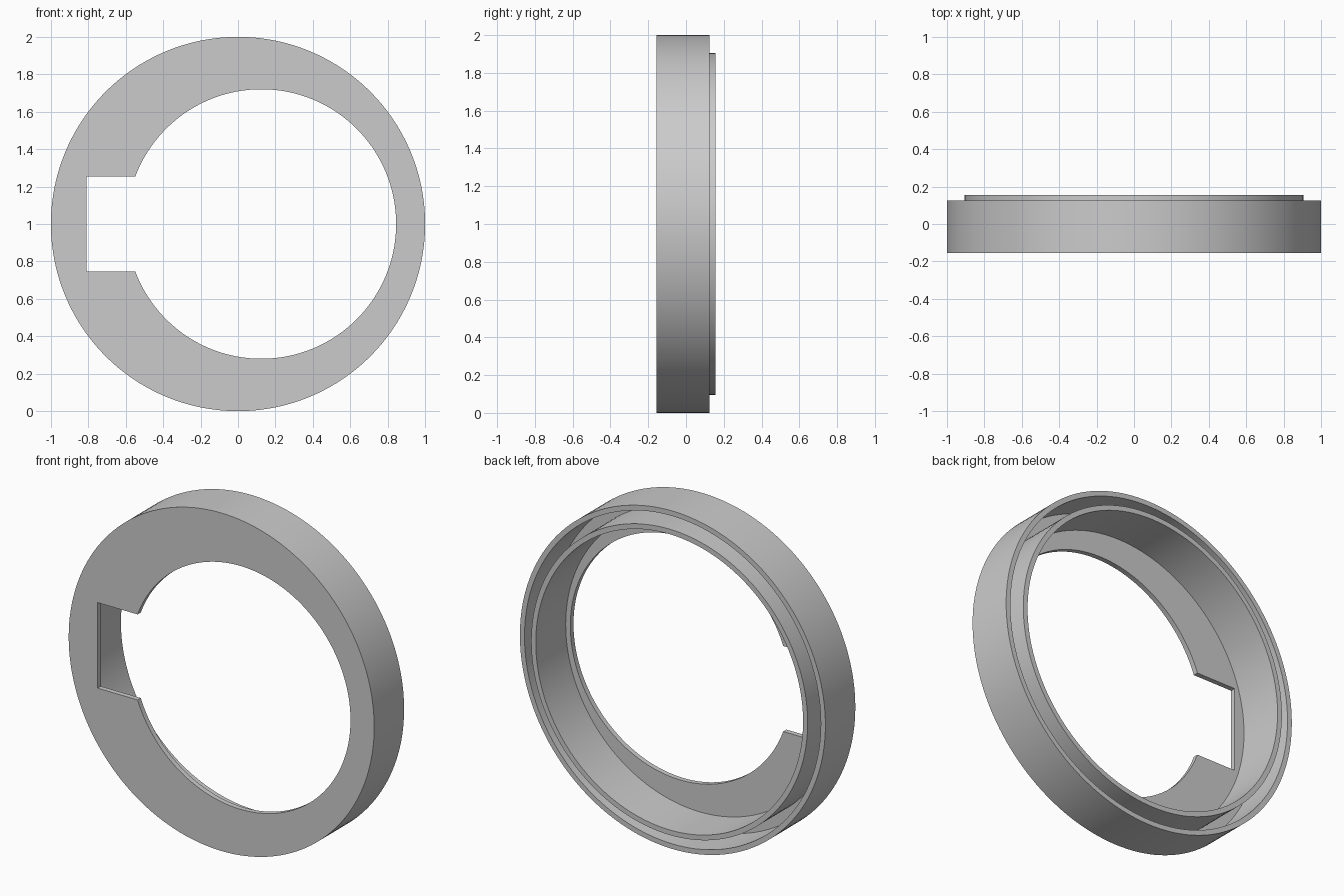
import bpy
import bmesh
import math
from mathutils import Matrix, Vector

cube = bpy.data.objects.get("Cube")
if cube:
    bpy.data.objects.remove(cube, do_unlink=True)

FRONT, BACK, LIP = -0.155, 0.125, 0.155
FLOOR = -0.125          # inside face of the front plate
SEGMENTS = 160
CENTRE = Vector((0, 0, 1))

grey = bpy.data.materials.new("plain_grey")
grey.use_nodes = True
colour = (0.6, 0.6, 0.6, 1)
grey.diffuse_color = colour
grey.node_tree.nodes["Principled BSDF"].inputs["Base Color"].default_value = colour


def make_object(name, bm):
    bmesh.ops.recalc_face_normals(bm, faces=bm.faces)
    mesh = bpy.data.meshes.new(name)
    bm.to_mesh(mesh)
    bm.free()
    mesh.materials.append(grey)
    obj = bpy.data.objects.new(name, mesh)
    bpy.context.collection.objects.link(obj)
    return obj


# Housing: front plate, outer wall, groove and raised inner lip, turned as one
profile = [(0, FRONT), (1, FRONT), (1, BACK), (0.97, BACK), (0.97, FLOOR),
           (0.905, FLOOR), (0.905, LIP), (0.875, LIP), (0.875, FLOOR), (0, FLOOR)]
bm = bmesh.new()
verts = [bm.verts.new((r, y, 1)) for r, y in profile]
edges = [bm.edges.new(pair) for pair in zip(verts, verts[1:])]
bmesh.ops.spin(bm, geom=verts + edges, cent=CENTRE, axis=(0, 1, 0),
               angle=math.tau, steps=SEGMENTS, use_duplicate=False)
bmesh.ops.remove_doubles(bm, verts=bm.verts, dist=0.0005)
housing = make_object("ring_housing", bm)

# Cutter: off-centre round opening with a rectangular side slot
radius, offset, slot_half, slot_x = 0.72, 0.125, 0.253, -0.81
limit = math.pi - math.asin(slot_half / radius)
outline = [(slot_x, -slot_half)]
for i in range(SEGMENTS + 1):
    a = -limit + 2 * limit * i / SEGMENTS
    outline.append((offset + radius * math.cos(a), radius * math.sin(a)))
outline.append((slot_x, slot_half))
bm = bmesh.new()
face = bm.faces.new([bm.verts.new((x, FRONT - 0.1, 1 + z)) for x, z in outline])
new = bmesh.ops.extrude_face_region(bm, geom=[face])["geom"]
bmesh.ops.transform(bm, matrix=Matrix.Translation((0, 0.2, 0)),
                    verts=[v for v in new if isinstance(v, bmesh.types.BMVert)])
cutter = make_object("opening_cutter", bm)
cutter.hide_render = True

# Cut the opening and keep the result as plain mesh
cut = housing.modifiers.new("opening", "BOOLEAN")
cut.operation = "DIFFERENCE"
cut.solver = "EXACT"
cut.object = cutter
bpy.ops.object.select_all(action="DESELECT")
housing.select_set(True)
bpy.context.view_layer.objects.active = housing
bpy.ops.object.modifier_apply(modifier=cut.name)
bpy.data.objects.remove(cutter, do_unlink=True)

bpy.ops.object.shade_smooth_by_angle(angle=math.radians(30))
